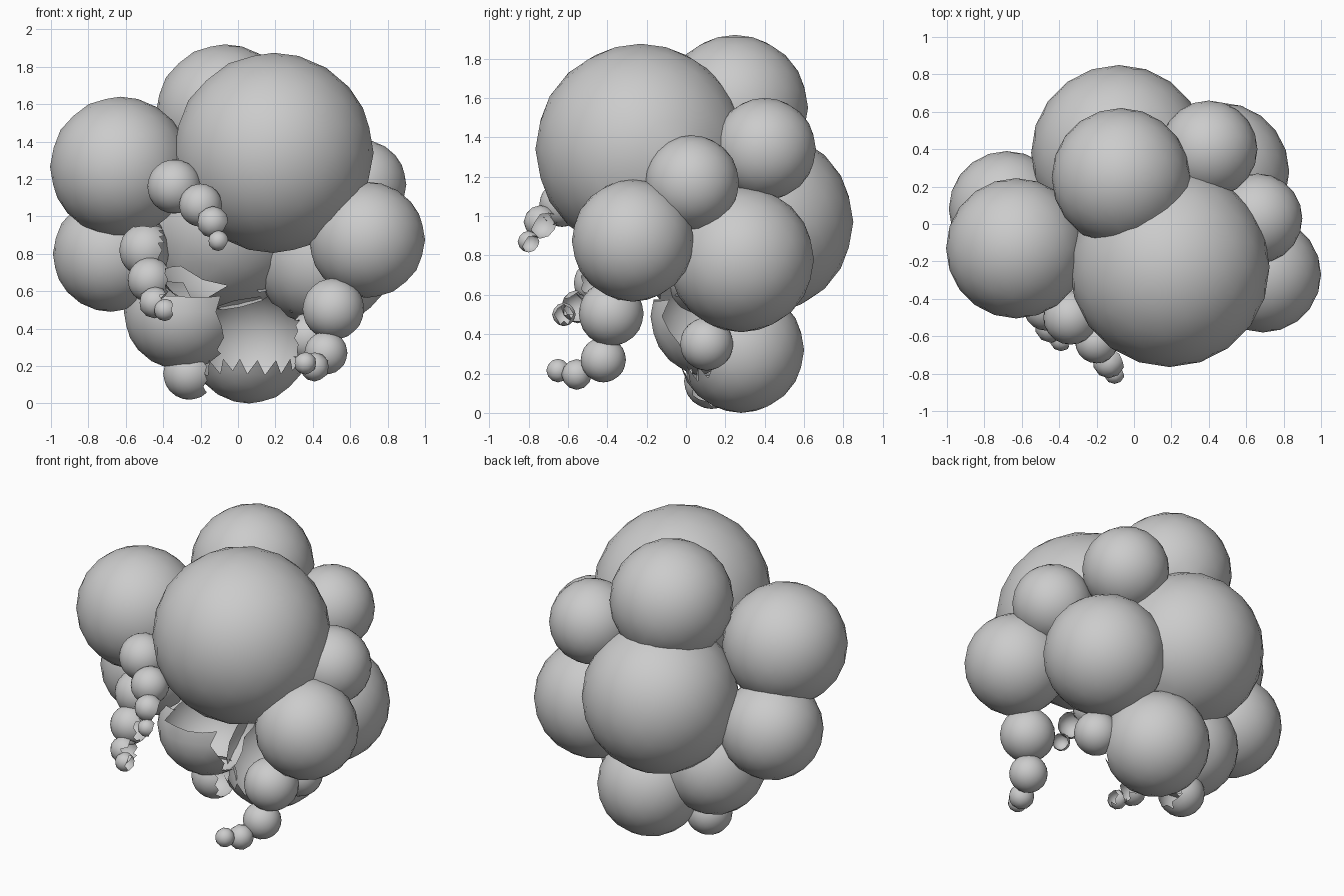
import bpy, bmesh
from mathutils import Vector

if "Cube" in bpy.data.objects:
    bpy.data.objects.remove(bpy.data.objects["Cube"])

# name: centre and radius of each ball in the body cluster
body = {
    "front_ball": (0.19, -0.23, 1.34, 0.535),
    "top_ball": (-0.07, 0.25, 1.55, 0.37),
    "left_upper_ball": (-0.63, -0.13, 1.265, 0.375),
    "left_lower_ball": (-0.68, 0.08, 0.80, 0.31),
    "back_ball": (-0.08, 0.38, 0.97, 0.47),
    "right_ball": (0.46, 0.28, 0.78, 0.37),
    "right_top_ball": (0.40, 0.40, 1.34, 0.26),
    "right_upper_ball": (0.66, 0.03, 1.17, 0.24),
    "right_front_ball": (0.69, -0.27, 0.875, 0.31),
    "bottom_ball": (0.06, 0.28, 0.32, 0.32),
    "bottom_left_ball": (-0.30, 0.13, 0.49, 0.31),
    "small_left_ball": (-0.26, 0.13, 0.16, 0.14),
    "small_right_ball": (0.38, 0.105, 0.35, 0.135),
}

# chains of shrinking balls hanging at the front
chains = {
    "upper_chain": [(-0.34, -0.50, 1.16, 0.145), (-0.20, -0.63, 1.06, 0.115),
                    (-0.135, -0.74, 0.97, 0.085), (-0.105, -0.80, 0.87, 0.055)],
    "left_chain": [(-0.49, -0.33, 0.82, 0.145), (-0.47, -0.45, 0.66, 0.12),
                   (-0.445, -0.55, 0.54, 0.085), (-0.39, -0.62, 0.50, 0.06)],
    "right_chain": [(0.51, -0.38, 0.505, 0.165), (0.47, -0.42, 0.27, 0.115),
                    (0.41, -0.555, 0.195, 0.078), (0.36, -0.65, 0.215, 0.06)],
}

# openings: a test on face centre p and outward direction n
openings = {
    "bottom_ball": lambda p, n: p.y < 0.17 and p.z > 0.20,
    "bottom_left_ball": lambda p, n: (p.y < 0.25 and p.z > 0.56 and p.x > -0.42) or p.x > -0.09,
    "small_left_ball": lambda p, n: n.z > 0.45 or n.x > 0.6,
    "small_right_ball": lambda p, n: n.x < -0.5,
    "left_chain_1": lambda p, n: n.x > 0.55 or n.z > 0.85,
    "left_chain_2": lambda p, n: n.x > 0.75,
    "left_chain_3": lambda p, n: n.x > 0.5,
    "left_chain_4": lambda p, n: n.x > 0.7,
    "upper_chain_3": lambda p, n: n.dot(Vector((0.7, 0.5, -0.5))) > 0.5,
    "upper_chain_4": lambda p, n: n.dot(Vector((0.7, 0.5, -0.5))) > 0.5,
}

balls = dict(body)
for chain, items in chains.items():
    for i, item in enumerate(items, 1):
        balls[f"{chain}_{i}"] = item


def ball(name, x, y, z, r):
    """Faceted ball shell without the faces buried in its neighbours."""
    centre = Vector((x, y, z))
    bm = bmesh.new()
    bmesh.ops.create_icosphere(bm, subdivisions=3 if r > 0.1 else 2, radius=r)
    others = [(Vector(b[:3]), b[3] * 0.94) for n, b in balls.items() if n != name]
    opened = openings.get(name, lambda p, n: False)
    drop = []
    for f in bm.faces:
        mid = f.calc_center_median()
        buried = any(all((v.co + centre - c).length < rad for v in f.verts)
                     for c, rad in others)
        if buried or opened(mid + centre, mid.normalized()):
            drop.append(f)
    bmesh.ops.delete(bm, geom=drop, context='FACES')
    for f in bm.faces:
        f.smooth = True
    mesh = bpy.data.meshes.new(name)
    bm.to_mesh(mesh)
    bm.free()
    obj = bpy.data.objects.new(name, mesh)
    obj.location = centre
    bpy.context.collection.objects.link(obj)


for name, data in balls.items():
    ball(name, *data)
